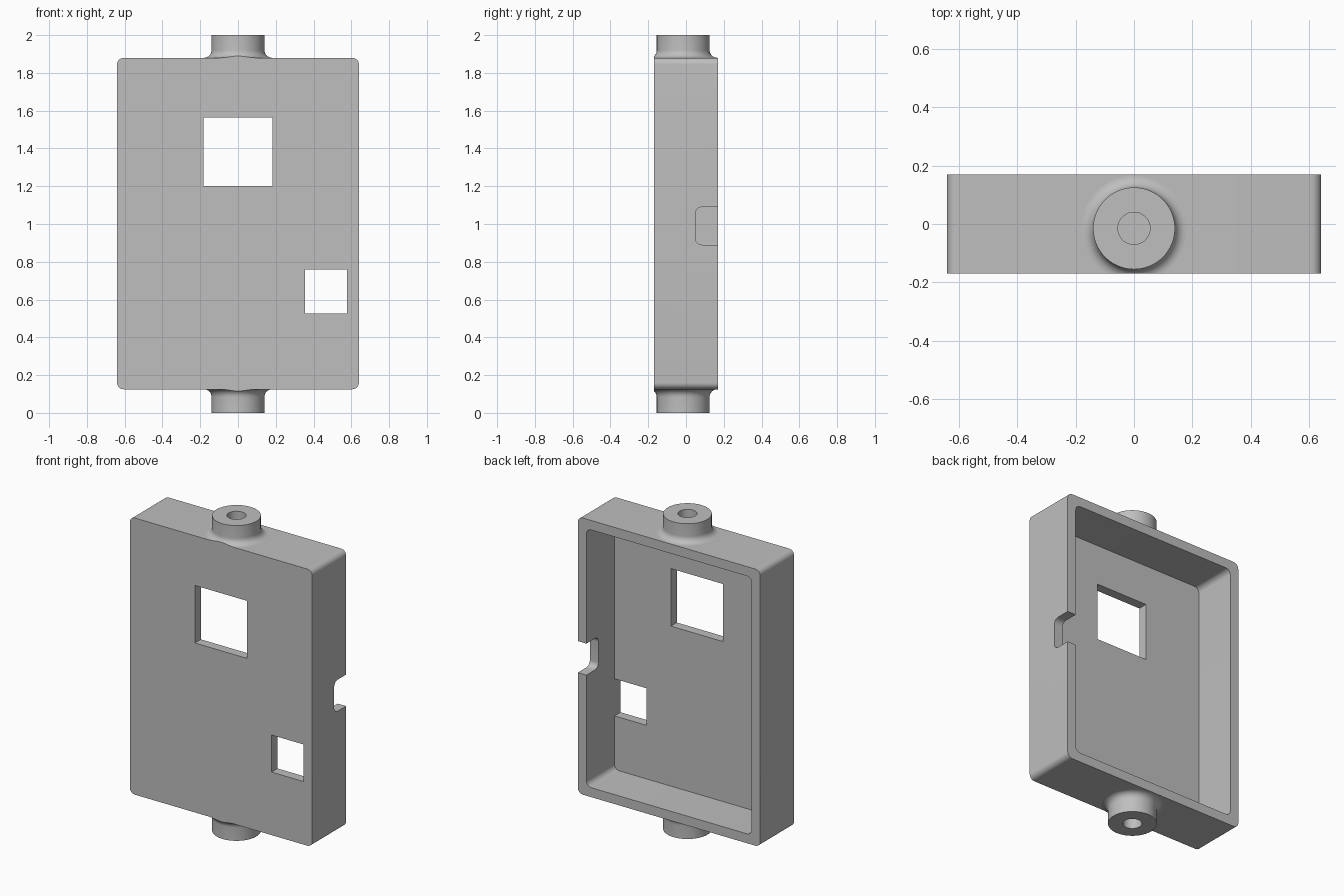
import bpy, bmesh, math
from mathutils import Matrix, Vector

if "Cube" in bpy.data.objects:
    bpy.data.objects.remove(bpy.data.objects["Cube"], do_unlink=True)

grey = bpy.data.materials.new("plain grey")
grey.use_nodes = True
colour = (0.52, 0.52, 0.52, 1)
grey.diffuse_color = colour
grey.node_tree.nodes["Principled BSDF"].inputs["Base Color"].default_value = colour

HALF_W, HALF_D, LOW, HIGH = 0.64, 0.17, 0.125, 1.88
WALL, CORNER = 0.06, 0.035


def add_object(name, bm):
    bmesh.ops.recalc_face_normals(bm, faces=bm.faces)
    mesh = bpy.data.meshes.new(name)
    bm.to_mesh(mesh)
    bm.free()
    mesh.materials.append(grey)
    ob = bpy.data.objects.new(name, mesh)
    bpy.context.collection.objects.link(ob)
    return ob


def box(name, lo, hi, axis=1, radius=0):
    """Box between two corners, its edges along one axis rounded."""
    lo, hi = Vector(lo), Vector(hi)
    bm = bmesh.new()
    place = Matrix.Translation((lo + hi) / 2) @ Matrix.Diagonal((*(hi - lo), 1))
    bmesh.ops.create_cube(bm, size=1, matrix=place)
    if radius:
        along = [e for e in bm.edges
                 if abs(e.verts[0].co[axis] - e.verts[1].co[axis]) > 1e-4]
        bmesh.ops.bevel(bm, geom=along, offset=radius, segments=8,
                        profile=0.5, affect="EDGES")
    return add_object(name, bm)


def smooth(ob):
    bpy.ops.object.select_all(action="DESELECT")
    ob.select_set(True)
    bpy.context.view_layer.objects.active = ob
    bpy.ops.object.shade_smooth_by_angle(angle=math.radians(30))


# Open-backed case with cavity, two windows and a side notch
case = box("case", (-HALF_W, -HALF_D, LOW), (HALF_W, HALF_D, HIGH), 1, CORNER)
inner = HALF_W - WALL
cutters = [
    box("cavity_cutter", (-inner, -HALF_D + WALL, LOW + WALL),
        (inner, 0.3, HIGH - WALL), 1, CORNER),
    box("large_window_cutter", (-0.183, -0.3, 1.2), (0.183, 0, 1.565)),
    box("small_window_cutter", (0.355, -0.3, 0.525), (0.578, 0, 0.76)),
    box("side_notch_cutter", (0.5, 0.05, 0.89), (0.75, 0.3, 1.09), 0, 0.035),
]
for cutter in cutters:
    cut = case.modifiers.new(cutter.name, "BOOLEAN")
    cut.operation = "DIFFERENCE"
    cut.solver = "EXACT"
    cut.object = cutter
    bpy.context.view_layer.objects.active = case
    bpy.ops.object.modifier_apply(modifier=cut.name)
    bpy.data.objects.remove(cutter, do_unlink=True)
smooth(case)


def spigot(name, base, direction):
    """Hollow boss with a filleted root, trimmed flush with the case front."""
    radius, bore, fillet, height = 0.14, 0.055, 0.04, 0.12
    profile = [(bore, 0)]
    for i in range(9):
        a = math.pi / 2 * i / 8
        profile.append((radius + fillet * (1 - math.sin(a)),
                        fillet * (1 - math.cos(a))))
    profile += [(radius, height), (bore, height)]
    bm = bmesh.new()
    verts = [bm.verts.new((r, 0, z)) for r, z in profile]
    edges = [bm.edges.new((verts[i - 1], verts[i])) for i in range(len(verts))]
    bmesh.ops.spin(bm, geom=verts + edges, cent=(0, 0, 0), axis=(0, 0, 1),
                   angle=math.tau, steps=64)
    bmesh.ops.remove_doubles(bm, verts=bm.verts, dist=1e-5)
    bmesh.ops.transform(bm, verts=bm.verts, matrix=Matrix.Translation(
        (0, -0.015, base)) @ Matrix.Diagonal((1, 1, direction, 1)))
    result = bmesh.ops.bisect_plane(
        bm, geom=bm.verts[:] + bm.edges[:] + bm.faces[:],
        plane_co=(0, -HALF_D, 0), plane_no=(0, -1, 0), clear_outer=True)
    rim = [g for g in result["geom_cut"] if isinstance(g, bmesh.types.BMEdge)]
    bmesh.ops.contextual_create(bm, geom=rim)
    smooth(add_object(name, bm))


spigot("top_spigot", HIGH, 1)
spigot("bottom_spigot", LOW, -LOW / 0.12)
